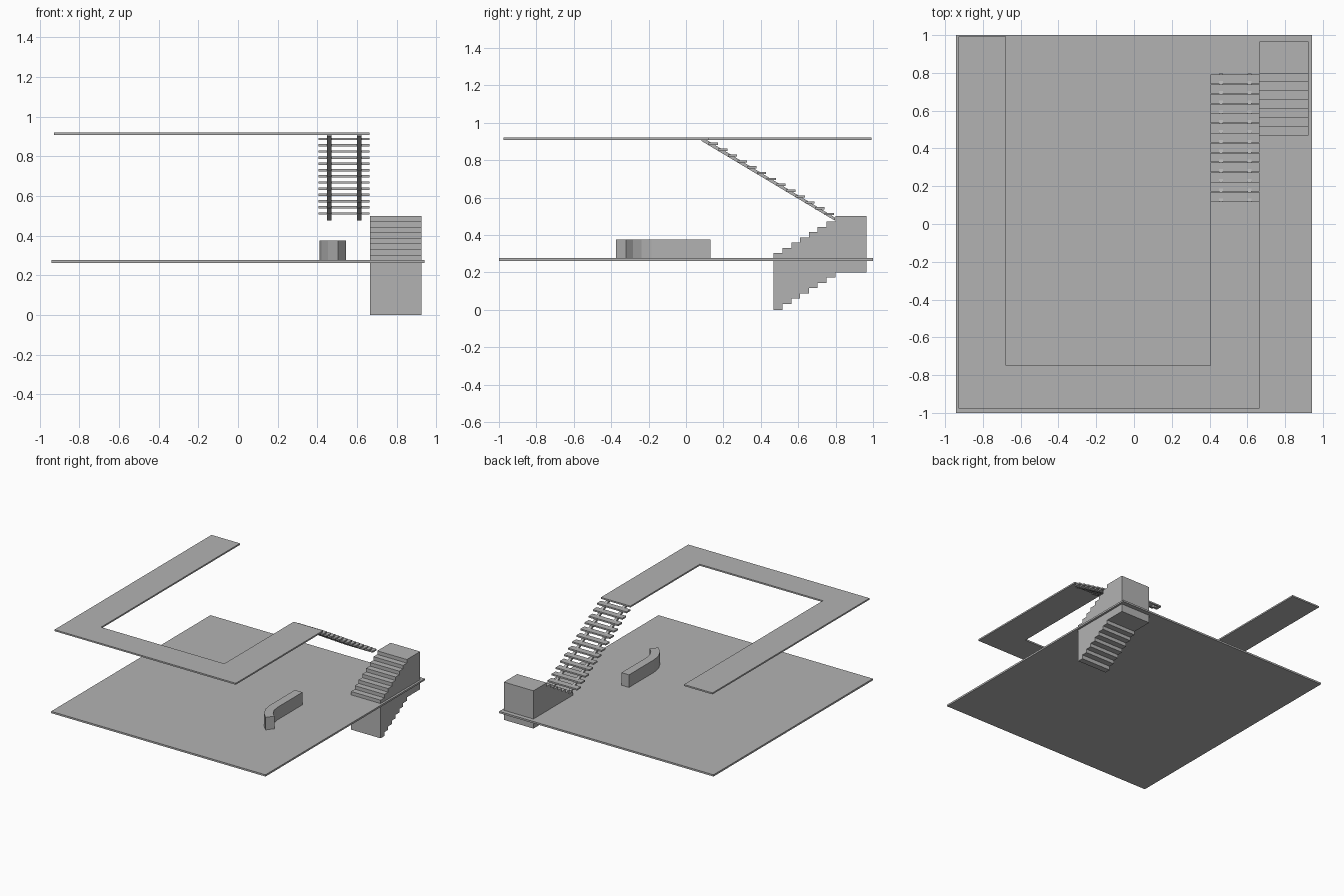
import bpy, bmesh, math

if "Cube" in bpy.data.objects:
    bpy.data.objects.remove(bpy.data.objects["Cube"])

grey = bpy.data.materials.new("plain grey")
grey.diffuse_color = (0.45, 0.45, 0.45, 1)
grey.use_nodes = True
grey.node_tree.nodes["Principled BSDF"].inputs["Base Color"].default_value = grey.diffuse_color


def prism(name, profile, lo, hi, axis):
    """Extrude a 2D profile: axis 'z' takes (x, y) points, axis 'x' takes (y, z) points."""
    bm = bmesh.new()
    place = (lambda p, d: (p[0], p[1], d)) if axis == 'z' else (lambda p, d: (d, p[0], p[1]))
    face = bm.faces.new([bm.verts.new(place(p, lo)) for p in profile])
    ext = bmesh.ops.extrude_face_region(bm, geom=[face])
    move = (0, 0, hi - lo) if axis == 'z' else (hi - lo, 0, 0)
    bmesh.ops.translate(bm, vec=move,
                        verts=[v for v in ext['geom'] if isinstance(v, bmesh.types.BMVert)])
    bmesh.ops.recalc_face_normals(bm, faces=bm.faces)
    me = bpy.data.meshes.new(name)
    bm.to_mesh(me)
    bm.free()
    me.materials.append(grey)
    ob = bpy.data.objects.new(name, me)
    bpy.context.collection.objects.link(ob)
    return ob


def rect(a0, a1, b0, b1):
    return [(a0, b0), (a1, b0), (a1, b1), (a0, b1)]


# Main floor slab
prism("floor", rect(-0.942, 0.942, -1, 1), 0.262, 0.276, 'z')

# U-shaped upper walkway
prism("upper_walkway",
      [(-0.928, 0.993), (-0.928, -0.977), (0.664, -0.977), (0.664, 0.12),
       (0.405, 0.12), (0.405, -0.75), (-0.678, -0.75), (-0.678, 0.993)],
      0.908, 0.92, 'z')

# Solid lower staircase with landing, stepped on top and underneath
STEPS, Y0, Y1, YB = 7, 0.469, 0.798, 0.965
run = (Y1 - Y0) / STEPS
top, under = [], []
for i in range(STEPS):
    ya, yb = Y0 + i * run, Y0 + (i + 1) * run
    zt, zu = 0.303 + i * 0.0281, 0.003 * (i > 0) + i * 0.0281
    top += [(ya, zt), (yb, zt)]
    under += [(ya, zu), (yb, zu)]
top += [(Y1, 0.5), (YB, 0.5)]
under += [(Y1, 0.2), (YB, 0.2)]
prism("lower_stairs", under + top[::-1], 0.665, 0.925, 'x')

# Upper flight: open treads on two sloping stringers
for i in range(13):
    y, z = 0.12 + i * 0.0518, 0.881 - i * 0.0313
    prism(f"tread_{i + 1}", rect(y, y + 0.05, z, z + 0.012), 0.405, 0.664, 'x')
for name, x in (("left_stringer", 0.45), ("right_stringer", 0.6)):
    prism(name, [(0.082, 0.908), (0.11, 0.908), (0.797, 0.493), (0.797, 0.476), (0.082, 0.903)],
          x, x + 0.022, 'x')

# Counter: straight run with a curved front end
R, W, CY = 0.237, 0.066, -0.185
cx = 0.41 + R
angles = [math.radians(53) * i / 3 for i in range(4)]
outer = [(cx - R * math.cos(a), CY - R * math.sin(a)) for a in angles]
inner = [(cx - (R - W) * math.cos(a), CY - (R - W) * math.sin(a)) for a in angles]
prism("counter", [(0.41, 0.13)] + outer + inner[::-1] + [(0.41 + W, 0.13)], 0.276, 0.376, 'z')
